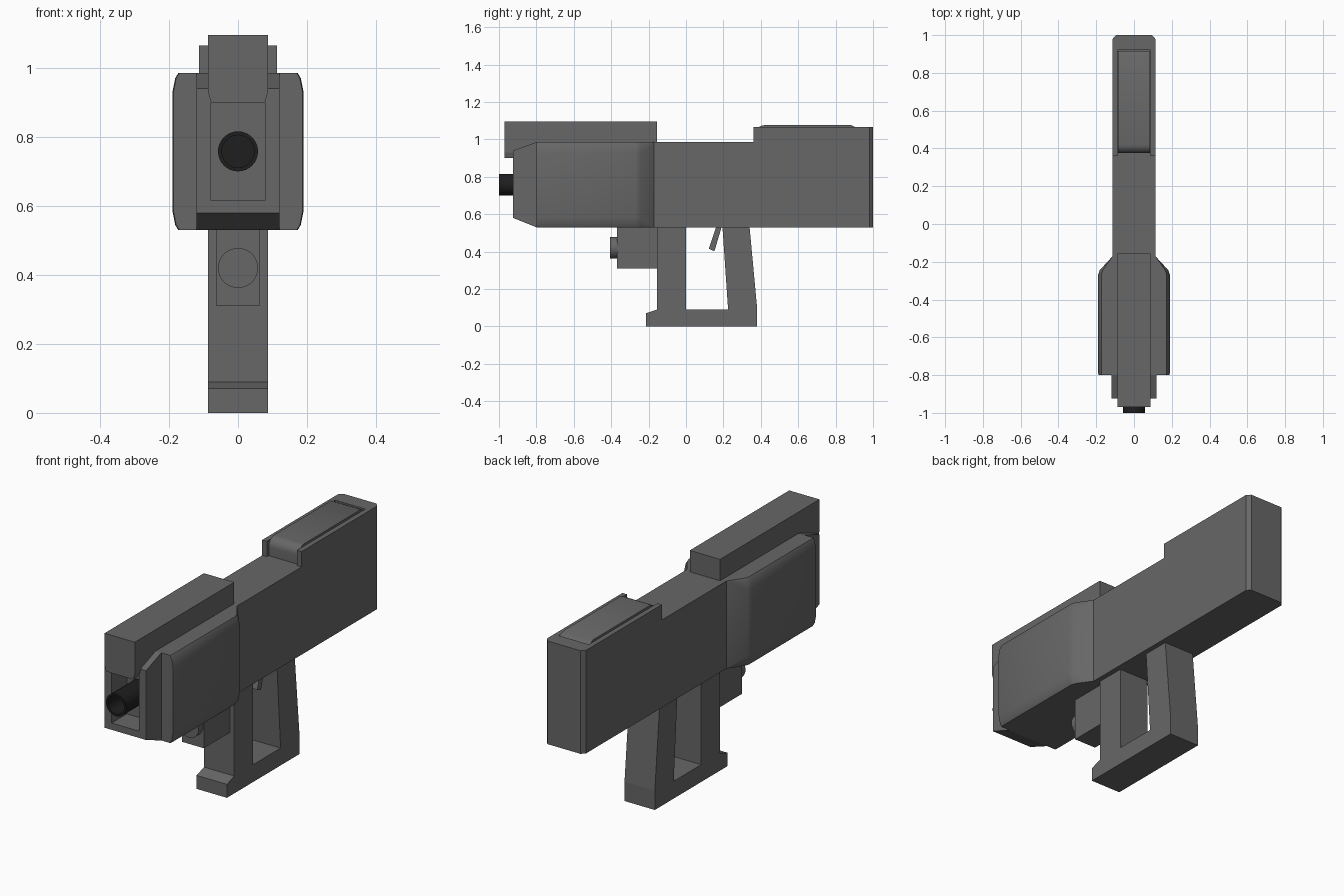
import bpy, bmesh, math
from mathutils import Vector

cube = bpy.data.objects.get("Cube")
if cube:
    bpy.data.objects.remove(cube, do_unlink=True)


def material(name, value):
    m = bpy.data.materials.new(name)
    m.use_nodes = True
    colour = (value, value, value, 1)
    m.diffuse_color = colour
    m.node_tree.nodes["Principled BSDF"].inputs["Base Color"].default_value = colour
    return m


GREY = material("dark grey", 0.135)
BLACK = material("black", 0.013)


def loft(name, rings, mat=GREY, smooth=False):
    """Skin a list of equal-sized point rings and cap both ends."""
    bm = bmesh.new()
    loops = [[bm.verts.new(p) for p in ring] for ring in rings]
    for a, b in zip(loops, loops[1:]):
        for i in range(len(a)):
            j = (i + 1) % len(a)
            bm.faces.new((a[i], a[j], b[j], b[i]))
    bm.faces.new(loops[0][::-1])
    bm.faces.new(loops[-1])
    bmesh.ops.recalc_face_normals(bm, faces=bm.faces)
    mesh = bpy.data.meshes.new(name)
    bm.to_mesh(mesh)
    bm.free()
    mesh.materials.append(mat)
    ob = bpy.data.objects.new(name, mesh)
    bpy.context.collection.objects.link(ob)
    if smooth:
        bpy.ops.object.select_all(action='DESELECT')
        ob.select_set(True)
        bpy.context.view_layer.objects.active = ob
        bpy.ops.object.shade_smooth_by_angle(angle=math.radians(35))
    return ob


def prism(name, pts, axis, start, end, **kw):
    """Extrude a 2D outline along x (y,z), y (x,z) or z (x,y)."""
    place = {"x": lambda p, t: Vector((t, p[0], p[1])),
             "y": lambda p, t: Vector((p[0], t, p[1])),
             "z": lambda p, t: Vector((p[0], p[1], t))}[axis]
    return loft(name, [[place(p, t) for p in pts] for t in (start, end)], **kw)


def mirrored(half):
    """Close a +x outline with its reflection."""
    return half + [(-x, v) for x, v in reversed(half)]


def turned(name, z, profile, **kw):
    """Round part about a y-directed axis from (y, radius) pairs."""
    n = 32
    angles = [2 * math.pi * i / n for i in range(n)]
    return loft(name, [[Vector((r * math.cos(a), y, z + r * math.sin(a)))
                        for a in angles] for y, r in profile], smooth=True, **kw)


BOTTOM, TOP = 0.53, 0.985

# Main body and raised rear with a slot for the cover
rear_corner = [(0.113, 0.98), (0.095, 1.0)]
prism("main_body", mirrored([(0.113, -0.2)] + rear_corner), "z", BOTTOM, TOP)
prism("raised_rear", mirrored([(0.087, 0.92), (0.087, 0.36), (0.113, 0.36)] + rear_corner),
      "z", TOP, 1.065)

# Slot cover, rounded at its front
r = 0.045
curve = [(0.375 + r - r * math.cos(a), 1.031 + r * math.sin(a))
         for a in [math.pi / 2 * i / 6 for i in range(7)]]
prism("rear_cover", [(0.375, TOP)] + curve + [(0.885, 1.076), (0.915, 1.06), (0.915, TOP)],
      "x", -0.086, 0.086, smooth=True)

# Wide front housing with softened side edges, tapering into the body
rings = []
for y, w, soft in [(-0.8, 0.187, 1), (-0.79, 0.19, 1), (-0.27, 0.19, 1),
                   (-0.245, 0.182, 1), (-0.17, 0.113, 0)]:
    half = [(w - dx * soft, BOTTOM + dz * soft)
            for dx, dz in [(0.017, 0), (0.008, 0.015), (0, 0.055)]]
    half += [(x, BOTTOM + TOP - z) for x, z in reversed(half)]
    rings.append([Vector((x, y, z)) for x, z in mirrored(half)])
loft("front_housing", rings, smooth=True)

# Nose: two cheeks and a floor around the barrel recess
cheek = [(-0.925, 0.58), (-0.925, 0.94), (-0.8, TOP), (-0.8, BOTTOM)]
for side, s in (("left", 1), ("right", -1)):
    prism(side + "_nose_cheek", cheek, "x", s * 0.078, s * 0.12)
prism("nose_floor", [(-0.925, 0.58), (-0.925, 0.615), (-0.8, 0.615), (-0.8, BOTTOM)],
      "x", -0.078, 0.078)

# Top slide block
prism("top_block", mirrored([(0.078, 0.9), (0.087, 0.93), (0.087, 1.096)]),
      "y", -0.97, -0.155)

# Hollow barrel
turned("barrel", 0.758, [(-0.8, 0.058), (-1.0, 0.058), (-1.0, 0.047), (-0.88, 0.047)],
       mat=BLACK)

# Under-front box with round lamp
prism("under_box", mirrored([(0.063, 0.31), (0.063, BOTTOM)]), "y", -0.37, -0.15)
turned("under_lamp", 0.42, [(-0.36, 0.058), (-0.405, 0.058)])

# Grip frame: front post, foot and rear post
prism("grip_frame", [(-0.155, BOTTOM), (-0.155, 0.09), (-0.215, 0.07), (-0.215, 0),
                     (0.38, 0), (0.38, 0.1), (0.34, BOTTOM), (0.195, BOTTOM),
                     (0.225, 0.09), (0, 0.09), (0, BOTTOM)], "x", -0.087, 0.087)

# Trigger
prism("trigger", [(0.16, BOTTOM), (0.122, 0.415), (0.152, 0.402), (0.19, BOTTOM)],
      "x", -0.025, 0.025)
